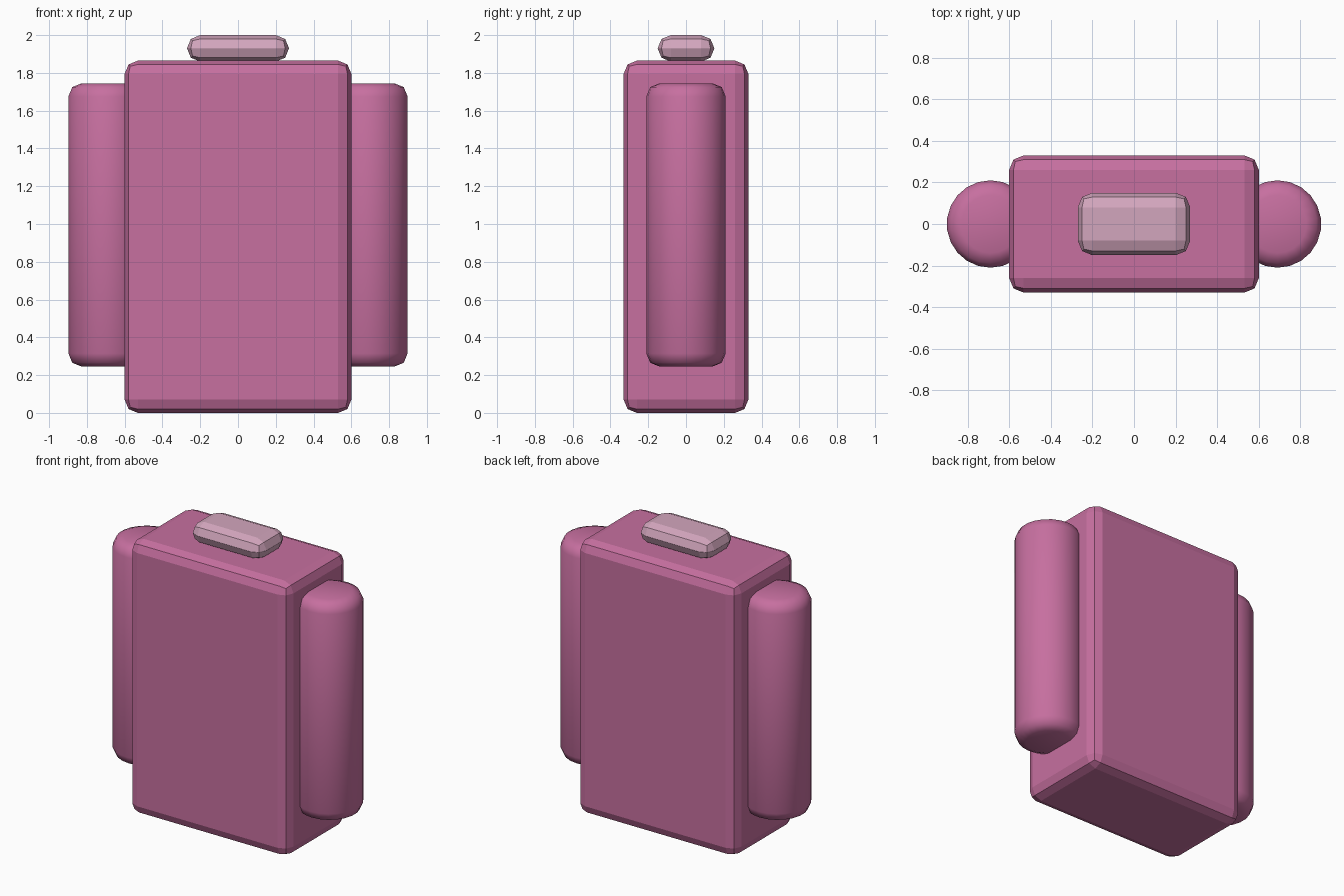
import bpy, math

if "Cube" in bpy.data.objects:
    bpy.data.objects.remove(bpy.data.objects["Cube"])


def material(name, color):
    m = bpy.data.materials.new(name)
    m.diffuse_color = color
    m.use_nodes = True
    m.node_tree.nodes["Principled BSDF"].inputs["Base Color"].default_value = m.diffuse_color
    return m


def bevel(obj, width):
    mod = obj.modifiers.new("Rounded edges", 'BEVEL')
    mod.width = width
    mod.segments = 2
    mod.limit_method = 'ANGLE'
    mod.angle_limit = math.radians(40)


def rounded_box(name, size, z_mid, width, mat):
    bpy.ops.mesh.primitive_cube_add(size=1, location=(0, 0, z_mid))
    obj = bpy.context.object
    obj.name = name
    obj.scale = size
    bpy.ops.object.transform_apply(location=False, rotation=False, scale=True)
    bevel(obj, width)
    obj.data.materials.append(mat)
    return obj


pink = material("pink", (0.57, 0.16, 0.35, 1))
pale = material("pale_pink", (0.65, 0.38, 0.51, 1))

# Main pack body and the small block on top
rounded_box("body", (1.2, 0.66, 1.865), 0.9325, 0.07, pink)
rounded_box("top_handle", (0.54, 0.30, 0.14), 1.93, 0.0695, pale)

# Side cylinders
for side, label in ((-1, "left"), (1, "right")):
    bpy.ops.mesh.primitive_cylinder_add(vertices=22, radius=0.21, depth=1.5,
                                        location=(side * 0.69, 0, 0.995))
    tank = bpy.context.object
    tank.name = label + "_side_cylinder"
    bevel(tank, 0.07)
    tank.data.materials.append(pink)
    bpy.ops.object.shade_smooth()
